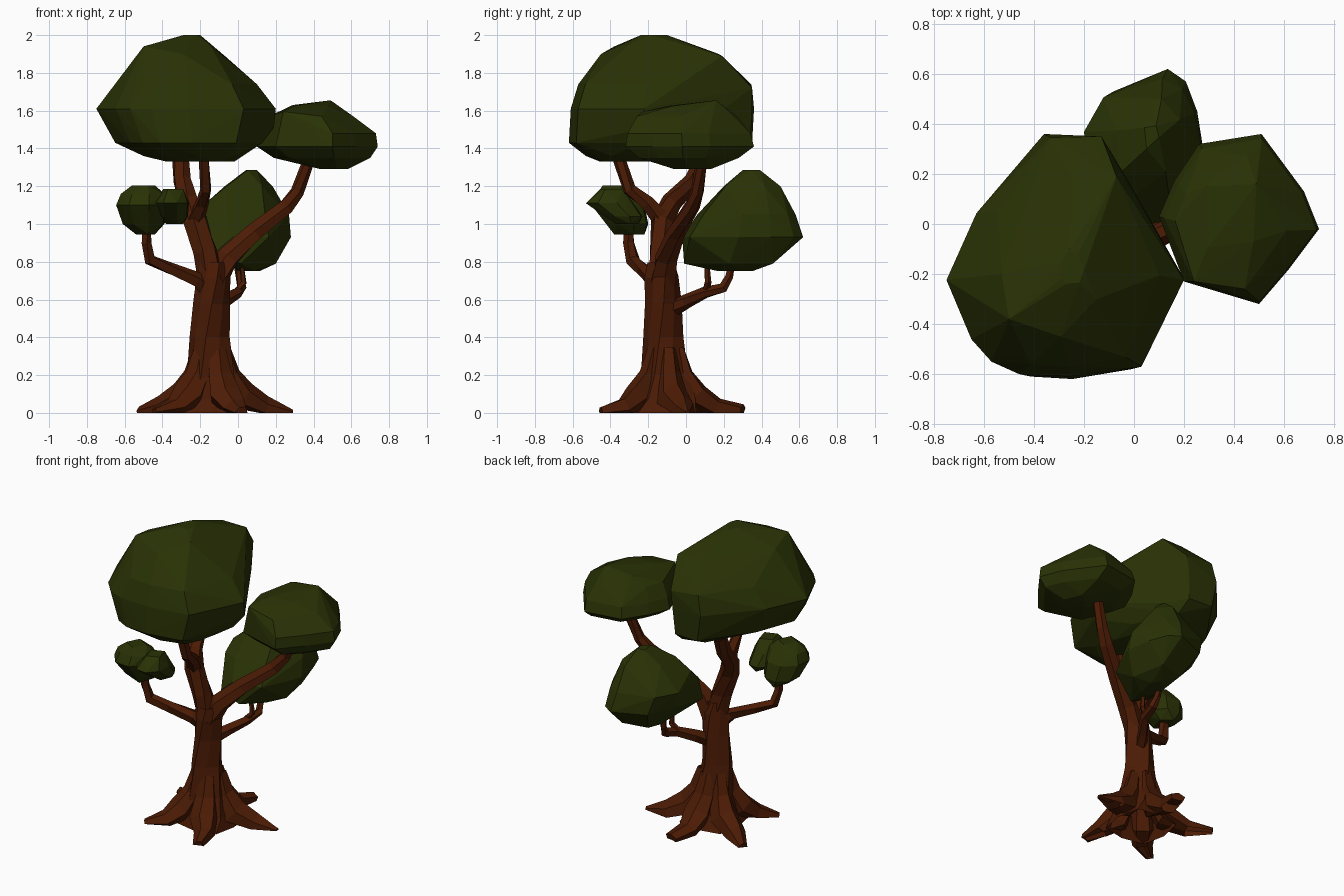
import bpy, bmesh, math
from mathutils import Vector, Quaternion

if "Cube" in bpy.data.objects:
    bpy.data.objects.remove(bpy.data.objects["Cube"])


def material(name, rgb):
    m = bpy.data.materials.new(name)
    m.diffuse_color = (*rgb, 1)
    m.use_nodes = True
    m.node_tree.nodes["Principled BSDF"].inputs["Base Color"].default_value = m.diffuse_color
    return m


BARK = material("bark_brown", (0.071, 0.011, 0.0015))
LEAF = material("leaf_green", (0.022, 0.031, 0.0015))


def finish(bm, name, mat):
    bmesh.ops.recalc_face_normals(bm, faces=bm.faces[:])
    me = bpy.data.meshes.new(name)
    bm.to_mesh(me)
    bm.free()
    me.materials.append(mat)
    ob = bpy.data.objects.new(name, me)
    bpy.context.collection.objects.link(ob)
    return ob


def limb(name, path, sides=6, twist=0.25, ridge=0.1, tip=False):
    """Faceted tapering tube through (x, y, z, radius) points, open where it meets ground."""
    bm = bmesh.new()
    pts = [Vector(p[:3]) for p in path]
    rings, q, last = [], Quaternion(), Vector((0, 0, 1))
    for i, p in enumerate(pts):
        a = (p - pts[i - 1]).normalized() if i else Vector()
        b = (pts[i + 1] - p).normalized() if i < len(pts) - 1 else Vector()
        t = (a + b).normalized()
        q = last.rotation_difference(t) @ q
        last = t
        ring = []
        for k in range(sides):
            ang = math.tau * k / sides + twist * i
            r = path[i][3] * (1 + (ridge if k % 2 else -ridge))
            v = p + q @ Vector((r * math.cos(ang), r * math.sin(ang), 0))
            v.z = max(v.z, 0)
            ring.append(bm.verts.new(v))
        rings.append(ring)
    for lo, hi in zip(rings, rings[1:]):
        for k in range(sides):
            n = (k + 1) % sides
            bm.faces.new((lo[k], lo[n], hi[n], hi[k]))
    if tip:
        bm.faces.new(rings[-1])
    bmesh.ops.recalc_face_normals(bm, faces=bm.faces[:])
    flat = [f for f in bm.faces if all(v.co.z < 1e-4 for v in f.verts)]
    bmesh.ops.delete(bm, geom=flat, context='FACES')
    return finish(bm, name, BARK)


def crown(name, outline, levels, corners=()):
    """Convex leaf mass: the plan outline fitted to a box (z, x0, x1, y0, y1) at each level,
    plus a few bulging corners."""
    bm = bmesh.new()
    xs, ys = zip(*outline)
    widest = max(l[2] - l[1] for l in levels)
    for j, (z, x0, x1, y0, y1) in enumerate(levels):
        step = 1 if x1 - x0 > 0.7 * widest else 2
        for x, y in outline[j % step::step]:
            u = (x - min(xs)) / (max(xs) - min(xs))
            v = (y - min(ys)) / (max(ys) - min(ys))
            bm.verts.new((x0 + u * (x1 - x0), y0 + v * (y1 - y0), z))
    for c in corners:
        bm.verts.new(c)
    res = bmesh.ops.convex_hull(bm, input=bm.verts[:])
    inside = {g for g in res["geom_interior"] if isinstance(g, bmesh.types.BMVert)}
    bmesh.ops.delete(bm, geom=list(inside), context='VERTS')
    return finish(bm, name, LEAF)


# Trunk
limb("trunk", [(-.14, -.10, 0, .20), (-.14, -.10, .08, .165), (-.145, -.115, .2, .125),
               (-.15, -.12, .4, .1), (-.14, -.12, .58, .09), (-.13, -.13, .72, .085),
               (-.13, -.135, .80, .07)], sides=8, twist=.2, ridge=.08)

# Roots spreading from the trunk
C = Vector((-.14, -.11, 0))
for i, (x, y, end) in enumerate([(-.44, -.37, .025), (.02, -.45, .035), (.29, .01, .015),
                                 (-.10, .30, .05), (-.52, .13, .03)]):
    d = Vector((x, y, 0)) - C
    n = d.normalized()
    s = Vector((-n.y, n.x, 0)) * 0.02
    path = []
    for p, z, r in [(C + n * .06, .34, .045), (C + n * .09, .2, .065),
                    (C + n * .16, .085, .085), (C + d * .66 + s, .02, .065), (C + d, .0, end)]:
        path.append((p.x, p.y, z, r))
    limb("root_%d" % (i + 1), path, sides=6, twist=.1, tip=True)

# Main branches
limb("centre_branch", [(-.13, -.13, .70, .075), (-.17, -.135, .86, .064), (-.23, -.13, 1.02, .062),
                       (-.27, -.08, 1.12, .055), (-.30, .03, 1.23, .047), (-.31, .09, 1.36, .044)])
limb("front_fork", [(-.22, -.14, 1.03, .05), (-.19, -.21, 1.11, .04),
                    (-.17, -.30, 1.18, .034), (-.18, -.36, 1.36, .032)], sides=5)
limb("right_branch", [(-.12, -.12, .70, .07), (-.05, -.11, .82, .06), (.08, -.06, .95, .05),
                      (.25, .03, 1.09, .042), (.31, .06, 1.17, .036), (.38, .09, 1.36, .032)])
limb("left_branch", [(-.17, -.14, .67, .048), (-.22, -.17, .71, .042), (-.36, -.23, .765, .036),
                     (-.465, -.28, .81, .036), (-.485, -.30, .90, .03), (-.485, -.30, .98, .028)], sides=5)
limb("back_branch", [(-.11, -.06, .56, .042), (-.07, .0, .59, .036), (.0, .10, .635, .03),
                     (.02, .20, .66, .028), (.01, .23, .72, .022), (.0, .24, .78, .02)], sides=5)
limb("back_twig", [(-.01, .10, .64, .02), (.03, .115, .69, .018), (.02, .11, .78, .014)], sides=5)

# Leaf crowns
crown("main_crown",
      [(-.36, .36), (-.15, .35), (-.04, .2), (.07, 0), (.2, -.23), (.08, -.45), (.03, -.58),
       (-.26, -.62), (-.46, -.61), (-.57, -.56), (-.65, -.47), (-.75, -.23), (-.63, .04)],
      [(1.33, -.42, -.02, -.46, .16), (1.36, -.50, .06, -.53, .26), (1.43, -.65, .13, -.62, .35),
       (1.61, -.75, .2, -.61, .36), (1.74, -.635, .1, -.57, .345),
       (1.90, -.53, -.07, -.45, .18), (2.0, -.30, -.2, -.24, -.10)],
      [(-.5, -.38, 1.94), (-.07, .19, 1.89), (-.13, .35, 1.72), (-.15, -.3, 1.95), (.19, -.2, 1.51)])
crown("right_crown",
      [(.10, .03), (.2, -.23), (.5, -.32), (.62, -.18), (.74, -.02), (.68, .13),
       (.51, .36), (.26, .32), (.16, .17)],
      [(1.29, .44, .58, -.06, .13), (1.35, .19, .70, -.25, .28), (1.41, .10, .74, -.32, .36),
       (1.48, .12, .73, -.31, .34), (1.57, .165, .61, -.26, .27), (1.625, .25, .53, -.14, .20)],
      [(.49, .16, 1.655), (.24, -.23, 1.595), (.29, .15, 1.63)])
crown("back_crown",
      [(-.2, .36), (-.12, .53), (.12, .62), (.2, .57), (.25, .45), (.28, .28),
       (.15, .02), (-.06, -.02), (-.17, .04)],
      [(.75, .0, .12, .16, .35), (.79, -.06, .2, -.01, .5), (.93, -.155, .28, -.02, .62),
       (1.05, -.2, .27, .06, .58), (1.2, -.07, .2, .19, .5), (1.285, .03, .1, .3, .4)],
      [(-.12, -.01, .85), (-.16, .18, 1.12), (-.06, .2, 1.2)])
OCT = [(math.cos(a * math.tau / 8 + .3), math.sin(a * math.tau / 8 + .3)) for a in range(8)]
crown("left_crown", OCT,
      [(.945, -.54, -.44, -.38, -.22), (1.0, -.61, -.39, -.42, -.20), (1.10, -.645, -.38, -.50, -.22),
       (1.16, -.62, -.39, -.47, -.27), (1.205, -.56, -.44, -.44, -.31)])
crown("left_small_crown", OCT,
      [(1.0, -.38, -.29, -.37, -.25), (1.04, -.43, -.265, -.43, -.23), (1.11, -.445, -.26, -.53, -.28),
       (1.185, -.40, -.285, -.46, -.33)])
